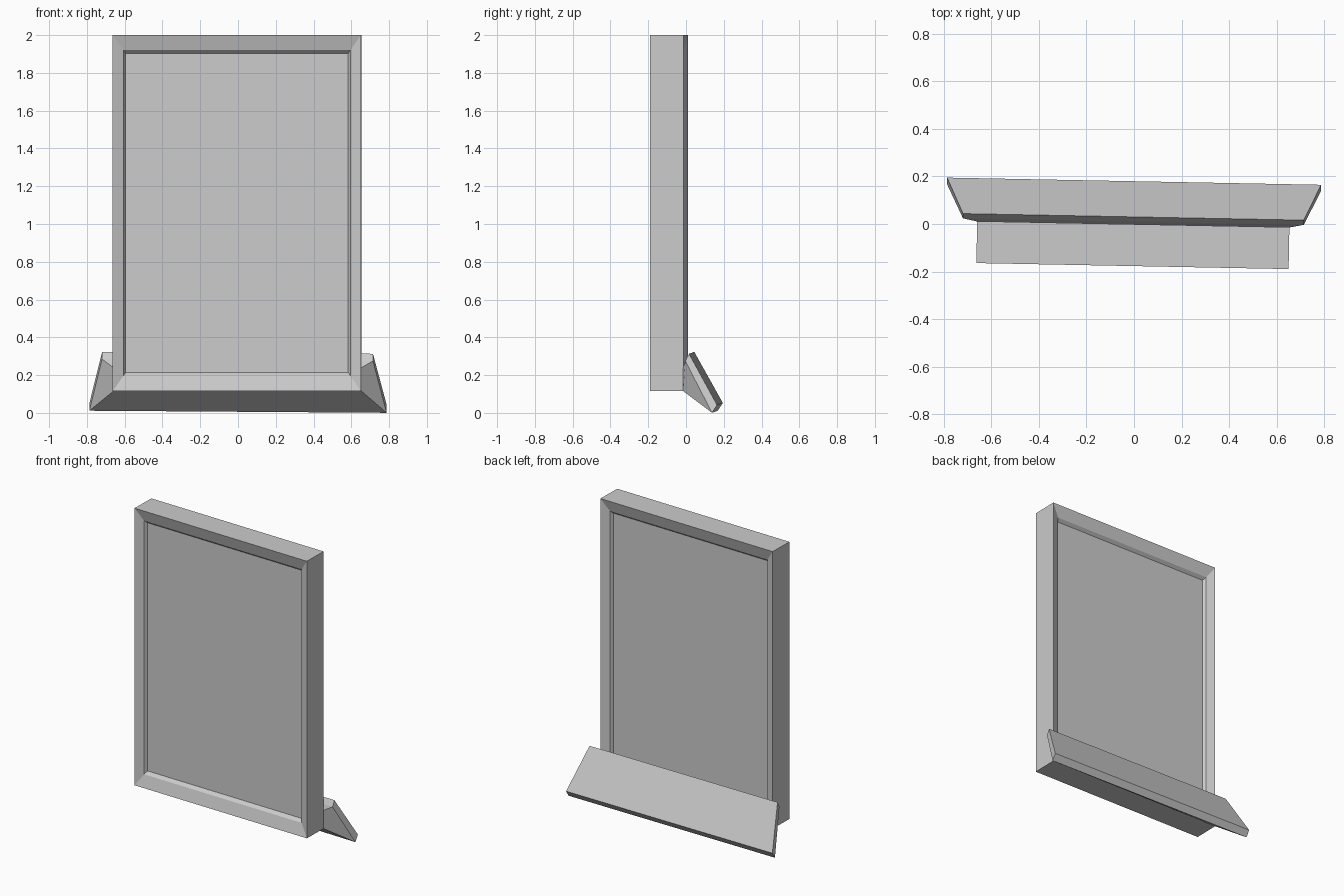
import bpy
import bmesh
import math

if "Cube" in bpy.data.objects:
    bpy.data.objects.remove(bpy.data.objects["Cube"])

YAW = math.radians(-1.1)   # whole model is turned slightly
LEAN = -0.007              # stand sags slightly to the right


def lofted(name, rings):
    """Closed solid through a list of four-cornered rings."""
    bm = bmesh.new()
    loops = [[bm.verts.new(p) for p in ring] for ring in rings]
    for a, b in zip(loops, loops[1:]):
        for i in range(4):
            j = (i + 1) % 4
            bm.faces.new((a[i], a[j], b[j], b[i]))
    bm.faces.new(loops[0])
    bm.faces.new(loops[-1])
    bmesh.ops.recalc_face_normals(bm, faces=bm.faces)
    mesh = bpy.data.meshes.new(name)
    bm.to_mesh(mesh)
    bm.free()
    obj = bpy.data.objects.new(name, mesh)
    bpy.context.collection.objects.link(obj)
    obj.location.x = -0.003
    obj.rotation_euler.z = YAW
    return obj


def upright(hx, y, z0, z1):
    return [(-hx, y, z0), (hx, y, z0), (hx, y, z1), (-hx, y, z1)]


def tilted(bottom, top):
    """Ring from (half width, y, z) of its bottom and top edges."""
    pts = []
    for (hx, y, z), signs in ((bottom, (-1, 1)), (top, (1, -1))):
        pts += [(s * hx, y, z + LEAN * s * hx) for s in signs]
    return pts


# Framed screen: recessed panel, step, sloping bezel, same on front and back
MID = -0.089
profile = [
    (0.589, 0.045, 0.215, 1.903),
    (0.601, 0.065, 0.196, 1.921),
    (0.657, 0.088, 0.115, 2.0),
]
front = [upright(hx, MID - d, z0, z1) for hx, d, z0, z1 in profile]
back = [upright(hx, MID + d, z0, z1) for hx, d, z0, z1 in reversed(profile)]
lofted("framed_panel", front + back)

# Tilted stand flaring out from the lower back of the frame
lofted("tilted_stand", [
    upright(0.657, -0.002, 0.115, 0.24),
    tilted((0.787, 0.153, 0.006), (0.717, 0.010, 0.280)),
    tilted((0.787, 0.180, 0.047), (0.717, 0.030, 0.318)),
])
